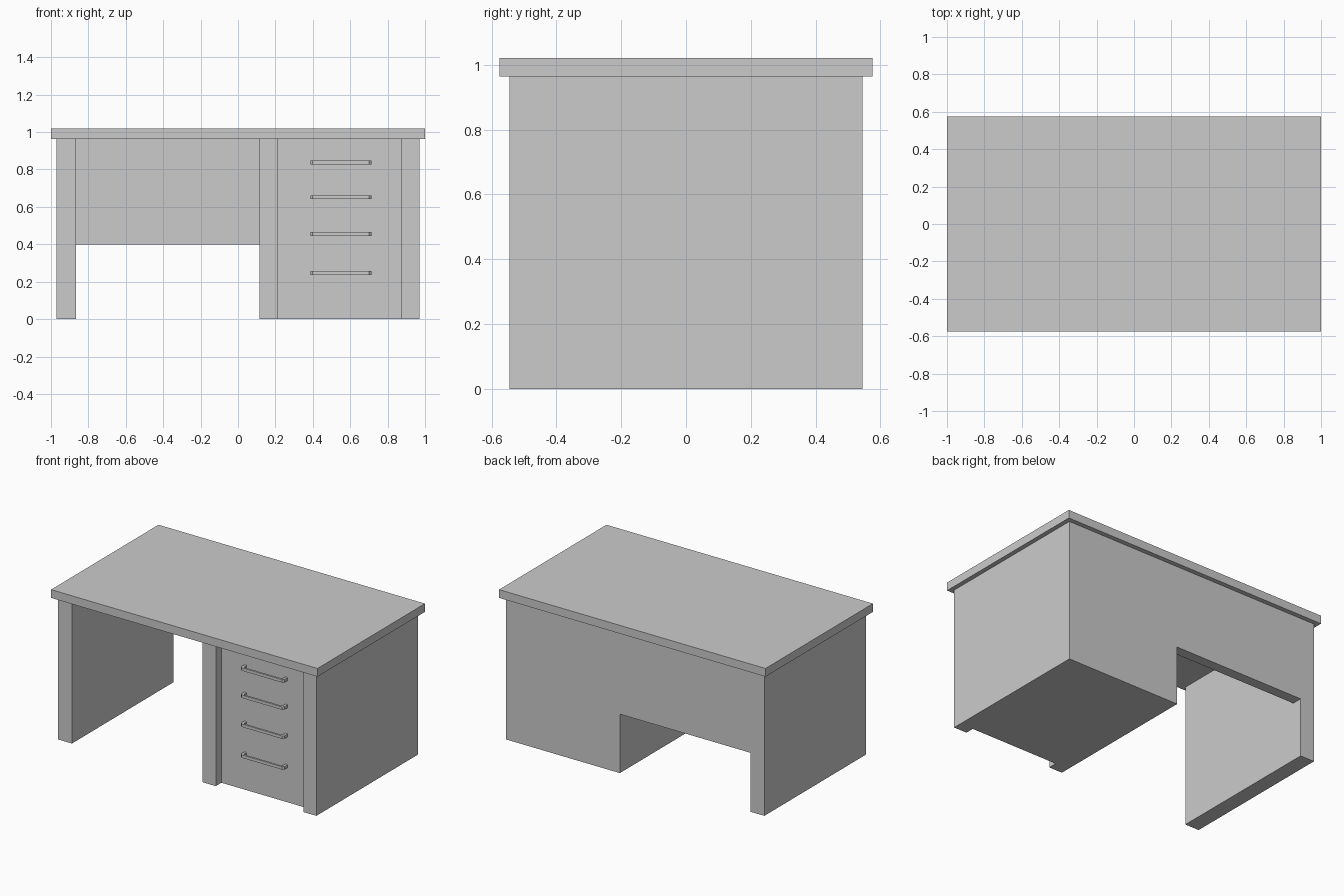
import bpy
import bmesh
from mathutils import Vector

if "Cube" in bpy.data.objects:
    bpy.data.objects.remove(bpy.data.objects["Cube"])


def prism(name, points, to_3d, low, high):
    """Extrude a flat outline between two levels; to_3d maps (a, b, level) to x, y, z."""
    bm = bmesh.new()
    face = bm.faces.new([bm.verts.new(to_3d(a, b, low)) for a, b in points])
    ext = bmesh.ops.extrude_face_region(bm, geom=[face])
    offset = Vector(to_3d(0, 0, high)) - Vector(to_3d(0, 0, low))
    verts = [g for g in ext["geom"] if isinstance(g, bmesh.types.BMVert)]
    bmesh.ops.translate(bm, vec=offset, verts=verts)
    bmesh.ops.recalc_face_normals(bm, faces=bm.faces)
    mesh = bpy.data.meshes.new(name)
    bm.to_mesh(mesh)
    bm.free()
    obj = bpy.data.objects.new(name, mesh)
    bpy.context.collection.objects.link(obj)
    return obj


def plan(a, b, level):
    return (a, b, level)


def side(a, b, level):
    return (level, a, b)


# Desk top slab
prism("desk_top", [(-1, -.576), (1, -.576), (1, .576), (-1, .576)], plan, .964, 1.02)

# Body: solid block with the drawer face set back between two stiles
body = prism("desk_body", [
    (-.97, -.545), (.115, -.545), (.215, -.545), (.215, -.485),
    (.872, -.485), (.872, -.545), (.97, -.545), (.97, .545), (-.97, .545)],
    plan, 0, .964)

# Knee hole: open at the front, passing under the back modesty panel
cutter = prism("knee_hole_cutter", [
    (-.7, -.1), (.7, -.1), (.7, .4), (.475, .4), (.475, 1.1), (-.7, 1.1)],
    side, -.865, .115)
cutter.hide_render = True
cutter.hide_viewport = True
cutter.display_type = 'WIRE'
cut = body.modifiers.new("knee_hole", 'BOOLEAN')
cut.operation = 'DIFFERENCE'
cut.solver = 'EXACT'
cut.object = cutter

# Drawer handles: bent bars with chamfered outer corners
cx, half = .55, .163
outer = [(half, -.483), (half, -.519), (half - .012, -.53)]
inner = [(half - .018, -.483), (half - .018, -.513), (half - .023, -.517)]
right = outer + [(-x, y) for x, y in reversed(outer)]
back = [(-x, y) for x, y in inner] + list(reversed(inner))
outline = [(cx + x, y) for x, y in right + back]
for i, z in enumerate((.837, .652, .455, .246)):
    prism(f"drawer_handle_{i + 1}", outline, plan, z - .01, z + .01)
